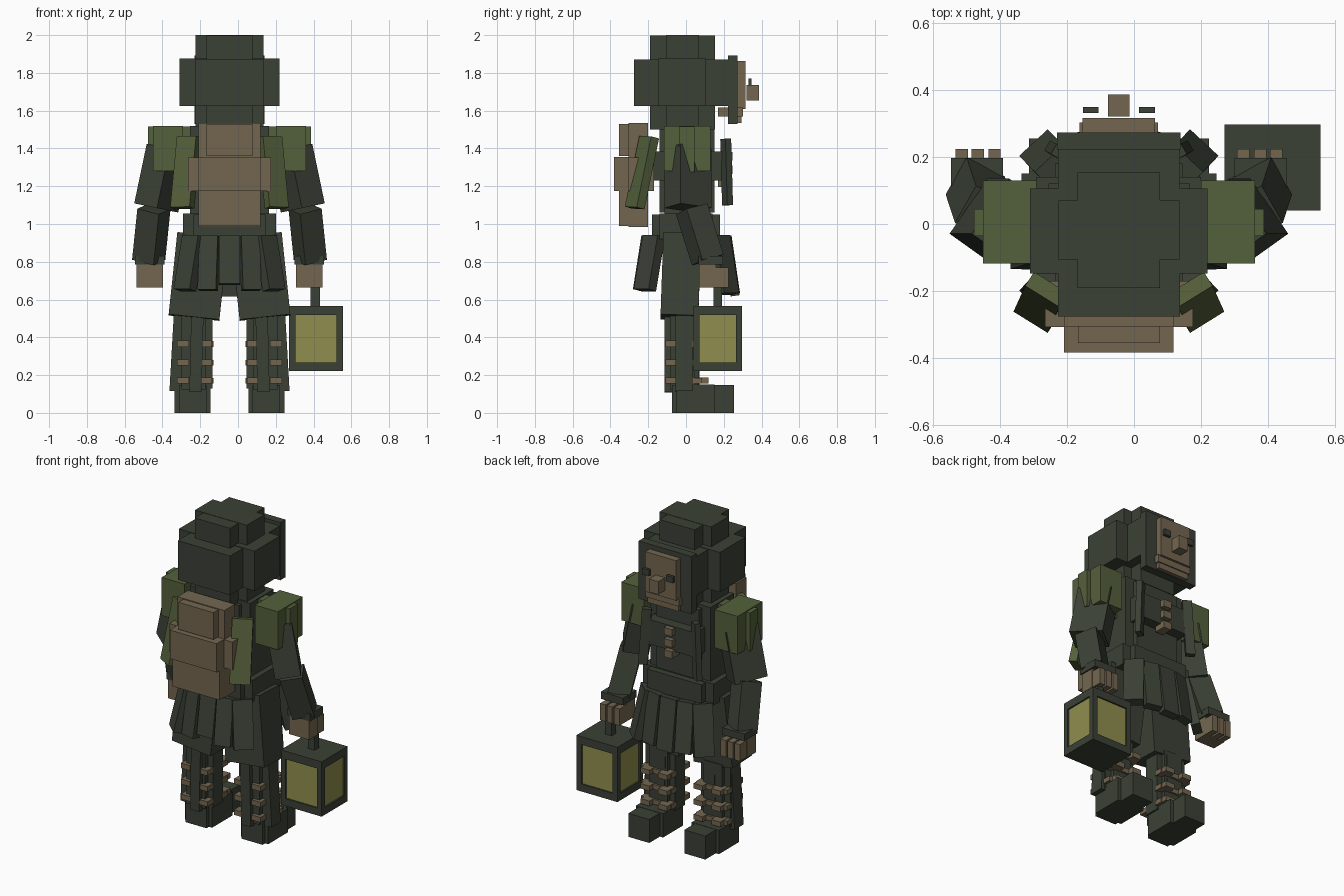
import bpy, bmesh, math
from mathutils import Vector, Matrix, Quaternion

CX = -0.045  # the figure's own centre line (the lantern widens one side)


def material(name, rgb):
    m = bpy.data.materials.new(name)
    m.diffuse_color = (*rgb, 1)
    return m


DARK = material("dark_cloth", (0.044, 0.053, 0.037))
MOSS = material("moss_green", (0.088, 0.117, 0.044))
TAN = material("tan_leather", (0.174, 0.134, 0.081))
GLASS = material("lantern_glass", (0.280, 0.275, 0.077))


def span(x0, x1, y0, y1, z0, z1):
    """Upright box given by its limits."""
    c = Vector(((x0 + x1) / 2 + CX, (y0 + y1) / 2, (z0 + z1) / 2))
    return Matrix.Translation(c) @ Matrix.Diagonal((x1 - x0, y1 - y0, z1 - z0, 1))


def mid(hx, y0, y1, z0, z1):
    return span(-hx, hx, y0, y1, z0, z1)


def limb(a, b, w, d, yaw=0, s=1):
    """Box running from a to b, turned by yaw degrees; s = -1 mirrors it."""
    a = Vector((a[0] * s + CX, a[1], a[2]))
    b = Vector((b[0] * s + CX, b[1], b[2]))
    v = a - b if a.z > b.z else b - a
    q = Vector((0, 0, 1)).rotation_difference(v) @ Quaternion((0, 0, 1), math.radians(yaw * s))
    return (Matrix.Translation((a + b) / 2) @ q.to_matrix().to_4x4()
            @ Matrix.Diagonal((w, d, v.length, 1)))


def both(x0, x1, y0, y1, z0, z1, s):
    return span(min(x0 * s, x1 * s), max(x0 * s, x1 * s), y0, y1, z0, z1)


def part(name, mat, boxes):
    bm = bmesh.new()
    for m in boxes:
        bmesh.ops.create_cube(bm, size=1, matrix=m)
    me = bpy.data.meshes.new(name)
    bm.to_mesh(me)
    bm.free()
    me.materials.append(mat)
    ob = bpy.data.objects.new(name, me)
    bpy.context.collection.objects.link(ob)
    return ob


# Head: stepped hood, face opening and face
part("hood_crown", DARK, [mid(0.18, -0.105, 0.07, 1.5, 2.0),
                          mid(0.123, -0.19, 0.153, 1.5, 1.998)])
part("hood_band", DARK, [mid(0.264, -0.147, 0.105, 1.625, 1.875),
                         mid(0.182, -0.275, 0.235, 1.625, 1.872)])
part("hood_frame", DARK, [mid(0.184, 0.222, 0.273, 1.53, 1.893)])
part("face", TAN, [mid(0.108, 0.26, 0.316, 1.61, 1.862)])
part("jaw", TAN, [mid(0.117, 0.17, 0.302, 1.57, 1.618),
                  mid(0.108, 0.25, 0.295, 1.535, 1.58)])
part("nose", TAN, [mid(0.032, 0.32, 0.386, 1.655, 1.737)])
part("eyes", DARK, [both(0.06, 0.107, 0.33, 0.348, 1.732, 1.77, s) for s in (1, -1)])

# Torso, belt and buttons
part("torso", DARK, [mid(0.21, -0.115, 0.12, 1.05, 1.52),
                     mid(0.15, -0.14, 0.15, 1.06, 1.50)])
part("chest", DARK, [mid(0.17, -0.22, 0.215, 1.23, 1.385)])
part("belt", DARK, [mid(0.245, -0.14, 0.14, 0.92, 1.055),
                    mid(0.19, -0.18, 0.18, 0.92, 1.05)])
part("buttons", TAN, [mid(0.028, 0.17, 0.245, z, z + 0.045)
                      for z in (1.195, 1.265, 1.335)])
part("coat_lapels", DARK, [limb((0.17, 0.21, 1.45), (0.19, 0.22, 1.10), 0.055, 0.035, 30, s)
                           for s in (1, -1)])

# Backpack with bulging middle
part("backpack", TAN, [mid(0.163, -0.305, -0.20, 0.985, 1.535),
                       mid(0.122, -0.355, -0.20, 1.36, 1.53),
                       mid(0.163, -0.355, -0.20, 0.99, 1.175),
                       mid(0.163, -0.382, -0.20, 1.175, 1.355),
                       mid(0.22, -0.307, -0.17, 1.175, 1.352)])
part("cape_panels", MOSS, [limb((0.215, -0.195, 1.46), (0.250, -0.272, 1.085), 0.12, 0.05, 32, s)
                           for s in (1, -1)])

for side, s in (("right", 1), ("left", -1)):
    # Shoulder pad and arm
    part(side + "_shoulder_pad", MOSS, [both(0.245, 0.405, -0.117, 0.13, 1.28, 1.52, s),
                                        both(0.185, 0.432, -0.036, 0.044, 1.275, 1.515, s)])
    part(side + "_upper_arm", DARK, [limb((0.322, 0.01, 1.40), (0.388, 0.01, 1.085),
                                          0.15, 0.20, 35, s)])
    part(side + "_forearm", DARK, [limb((0.40, 0.03, 1.08), (0.428, 0.115, 0.81),
                                        0.13, 0.13, 28, s)])
    part(side + "_hand", TAN, [both(0.352, 0.492, 0.07, 0.16, 0.665, 0.80, s)]
         + [both(x, x + 0.037, 0.15, 0.224, 0.665, 0.77, s) for x in (0.352, 0.402, 0.450)])
    part(side + "_cuff", DARK, [both(0.345, 0.50, 0.065, 0.197, 0.785, 0.83, s)])

    # Flared skirt panels at the sides of the centre panel
    panels = []
    for sy, y, zb in ((-1, 0.20, 0.65), (1, 0.205, 0.63)):
        panels += [limb((0.105, sy * y, 0.935), (0.115, sy * (y + 0.045), zb),
                        0.10, 0.05, -14 * sy, s),
                   limb((0.19, sy * (y - 0.03), 0.935), (0.236, sy * (y + 0.018), zb),
                        0.116, 0.055, -43 * sy, s)]
    part(side + "_skirt_panels", DARK, panels)

    # Leg: thigh, shin with vertical strips, strap rows and shoe
    part(side + "_thigh", DARK, [limb((0.142, -0.02, 0.94), (0.188, -0.035, 0.505),
                                      0.27, 0.20, 0, s)])
    part(side + "_shin", DARK, [both(0.09, 0.295, -0.055, 0.045, 0.13, 0.52, s),
                                both(0.125, 0.255, -0.085, 0.07, 0.125, 0.52, s),
                                limb((0.17, -0.02, 0.52), (0.18, -0.02, 0.11), 0.065, 0.185, 0, s),
                                limb((0.265, -0.01, 0.52), (0.288, -0.01, 0.115), 0.06, 0.09, 0, s)])
    straps = []
    for z in (0.155, 0.25, 0.35):
        straps += [both(0.092, 0.155, -0.108, 0.12, z, z + 0.032, s),
                   both(0.215, 0.278, -0.108, 0.12, z, z + 0.032, s),
                   both(0.085, 0.30, 0.03, 0.085, z, z + 0.03, s)]
    part(side + "_leg_straps", TAN, straps)
    part(side + "_shoe", DARK, [both(0.10, 0.29, -0.05, 0.15, 0, 0.15, s),
                                both(0.122, 0.268, -0.075, 0.255, 0, 0.148, s)])

# Centre skirt panels, back and front
part("centre_skirt_panels", DARK, [limb((0, -0.205, 0.935), (0, -0.245, 0.68), 0.11, 0.05),
                                   limb((0, 0.215, 0.935), (0, 0.26, 0.62), 0.11, 0.05)])

# Lantern hanging from one hand: frame posts, plates, inset glass and handle
L0, L1, M0, M1 = 0.27 - CX, 0.555 - CX, 0.04, 0.297
frame = [span(L0, L1, M0, M1, 0.222, 0.268), span(L0, L1, M0, M1, 0.517, 0.567)]
for x in (L0, L1 - 0.034):
    for y in (M0, M1 - 0.032):
        frame.append(span(x, x + 0.034, y, y + 0.032, 0.26, 0.53))
part("lantern_frame", DARK, frame)
part("lantern_glass", GLASS, [span(L0 + 0.010, L1 - 0.010, M0 + 0.010, M1 - 0.010, 0.26, 0.53)])
part("lantern_handle", DARK, [span(0.385 - CX, 0.433 - CX, 0.145, 0.19, 0.55, 0.70)])
